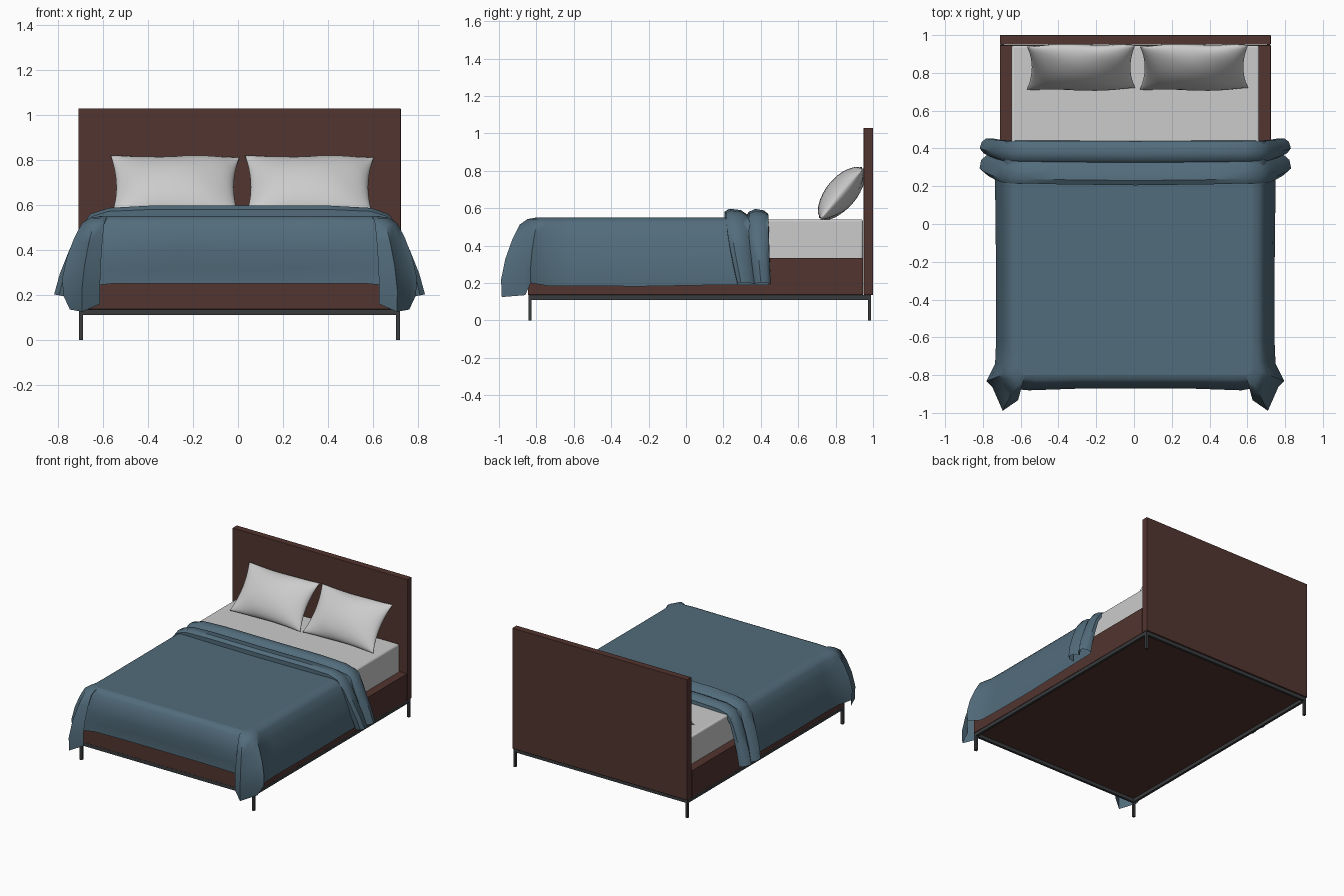
import bpy, math
from mathutils import Vector, Matrix

if "Cube" in bpy.data.objects:
    bpy.data.objects.remove(bpy.data.objects["Cube"])

CX = 0.007  # bed centre line


def material(name, rgb):
    m = bpy.data.materials.new(name)
    m.diffuse_color = (*rgb, 1)
    m.use_nodes = True
    m.node_tree.nodes["Principled BSDF"].inputs["Base Color"].default_value = m.diffuse_color
    return m


WOOD = material("dark_wood", (0.085, 0.035, 0.029))
METAL = material("dark_metal", (0.04, 0.043, 0.046))
CLOTH = material("blue_cloth", (0.085, 0.15, 0.2))


def mesh_object(name, verts, faces, mat=None, angle=None):
    me = bpy.data.meshes.new(name)
    me.from_pydata([tuple(v) for v in verts], [], faces)
    ob = bpy.data.objects.new(name, me)
    bpy.context.collection.objects.link(ob)
    if mat:
        me.materials.append(mat)
    bpy.ops.object.select_all(action='DESELECT')
    ob.select_set(True)
    bpy.context.view_layer.objects.active = ob
    if angle:
        bpy.ops.object.shade_smooth_by_angle(angle=math.radians(angle))
    return ob


def box(name, x, y, z, mat=None, bevel=0.0):
    verts = [(a + CX, b, c) for a in x for b in y for c in z]
    faces = [(0, 1, 3, 2), (4, 6, 7, 5), (0, 4, 5, 1), (2, 3, 7, 6), (0, 2, 6, 4), (1, 5, 7, 3)]
    ob = mesh_object(name, verts, faces, mat)
    if bevel:
        mod = ob.modifiers.new("bevel", 'BEVEL')
        mod.width, mod.segments = bevel, 3
        bpy.ops.object.shade_smooth_by_angle(angle=math.radians(35))
    return ob


def strips(rows, width, start=0):
    return [(start + r * width + i, start + r * width + i + 1,
             start + (r + 1) * width + i + 1, start + (r + 1) * width + i)
            for r in range(rows - 1) for i in range(width - 1)]


# Wooden base and headboard
box("bed_base", (-0.717, 0.717), (-0.845, 0.947), (0.136, 0.335), WOOD, 0.003)
box("headboard", (-0.717, 0.717), (0.95, 1.0), (0.136, 1.03), WOOD, 0.003)

# Metal underframe and legs
for n, s in (("left", -1), ("right", 1)):
    x = sorted((s * 0.714, s * 0.696))
    box(n + "_metal_rail", x, (-0.843, 0.99), (0.11, 0.136), METAL)
    for m, y in (("front", -0.843), ("back", 0.972)):
        box(f"{m}_{n}_leg", x, (y, y + 0.018), (0, 0.11), METAL)
for m, y in (("front", -0.843), ("back", 0.972)):
    box(m + "_metal_rail", (-0.696, 0.696), (y, y + 0.018), (0.11, 0.136), METAL)

# Mattress
box("mattress", (-0.655, 0.655), (-0.8, 0.946), (0.3, 0.54), None, 0.012)


# Pillows: cushion with pinched corners, leaning on the headboard
def pillow(name, cx):
    nu, nv = 24, 16
    lean = Matrix.Translation((cx, 0.83, 0.68)) @ Matrix.Rotation(math.radians(50), 4, 'X')
    verts, faces = [], []
    for side in (1, -1):
        start = len(verts)
        for j in range(nv + 1):
            for i in range(nu + 1):
                u = math.sin(math.pi / 2 * (2 * i / nu - 1))
                v = math.sin(math.pi / 2 * (2 * j / nv - 1))
                x = 0.287 * u * (1 - 0.09 * (1 - v * v))
                y = 0.178 * v * (1 - 0.05 * (1 - u * u))
                puff = max(0, (1 - u * u) * (1 - v * v))
                t = 0.082 * puff ** 0.55
                t *= 1 + 0.09 * math.sin(7 * u + 4 * v) * (u * u + v * v) / 2
                bend = 0.006 * math.sin(5 * u) * v * v
                verts.append(lean @ Vector((x, y, side * t + bend)))
        quads = strips(nv + 1, nu + 1, start)
        faces += quads if side > 0 else [q[::-1] for q in quads]
    ob = mesh_object(name, verts, faces, None, 60)
    weld = ob.modifiers.new("weld", 'WELD')
    weld.merge_threshold = 0.0001


pillow("left_pillow", -0.28)
pillow("right_pillow", 0.318)

# Blanket: each hem point is (top x, top y, hem x, hem y, hem z), right half
HALF = [
    (0.62, 0.44, 0.745, 0.44, 0.19),
    (0.62, 0.20, 0.74, 0.20, 0.19),
    (0.62, -0.25, 0.735, -0.25, 0.182),
    (0.62, -0.62, 0.735, -0.62, 0.185),
    (0.62, -0.73, 0.74, -0.74, 0.185),
    (0.618, -0.765, 0.785, -0.83, 0.20),
    (0.612, -0.785, 0.755, -0.86, 0.135),
    (0.60, -0.795, 0.70, -0.985, 0.125),
    (0.585, -0.80, 0.62, -0.93, 0.16),
    (0.56, -0.80, 0.665, -0.87, 0.24),
    (0.50, -0.80, 0.57, -0.862, 0.25),
    (0.30, -0.80, 0.30, -0.855, 0.25),
]
hem = [(CX + a, b, CX + c, d, e) for a, b, c, d, e in HALF]
hem += [(CX - a, b, CX - c, d, e) for a, b, c, d, e in reversed(HALF)]
DROP = [(0, 0), (0.28, 0.02), (0.5, 0.09), (0.7, 0.27), (0.9, 0.52), (1.02, 0.78), (1, 1)]
verts = []
for out, down in DROP:
    for ax, ay, bx, by, bz in hem:
        front = 1.5 if ay < -0.79 and 0.24 < bz else 1.0   # foot panel bulges
        k = out * (front if out < 1 and front > 1 else 1)
        k = min(k, 1.3)
        verts.append((ax + (bx - ax) * out, ay + (by - ay) * k, 0.55 + (bz - 0.55) * down))
n = len(hem)
faces = strips(len(DROP), n) + [tuple(range(n))]
mesh_object("blanket", verts, faces, CLOTH, 60)

# Turned-down edge: folded profile (y, height) swept over the bed
FOLD = [(0.205, 0.0), (0.205, 0.03), (0.23, 0.047), (0.29, 0.04), (0.325, 0.015),
        (0.335, 0.03), (0.37, 0.046), (0.415, 0.038), (0.438, 0.02), (0.44, -0.005)]
# right half of the path: x, z, normal angle, y shift at front edge, thickness
PATH = [(0.0, 0.55, 90, 0, 1), (0.4, 0.55, 90, 0.005, 1), (0.58, 0.545, 85, 0.01, 0.9),
        (0.645, 0.53, 60, 0.01, 0.75), (0.685, 0.47, 25, 0.015, 0.8),
        (0.715, 0.38, 15, 0.03, 1), (0.745, 0.28, 15, 0.05, 1.2), (0.765, 0.19, 12, 0.07, 1.3)]
path = [(-x, z, 180 - a, s, t) for x, z, a, s, t in reversed(PATH[1:])] + PATH
verts = []
for x, z, a, s, t in path:
    a = math.radians(a)
    for y, h in FOLD:
        f = (0.44 - y) / 0.235
        verts.append((CX + x + h * t * math.cos(a), y + s * f + 0.2 * s * (1 - f),
                      z + h * t * math.sin(a)))
mesh_object("blanket_fold", verts, strips(len(path), len(FOLD)), CLOTH, 40)
